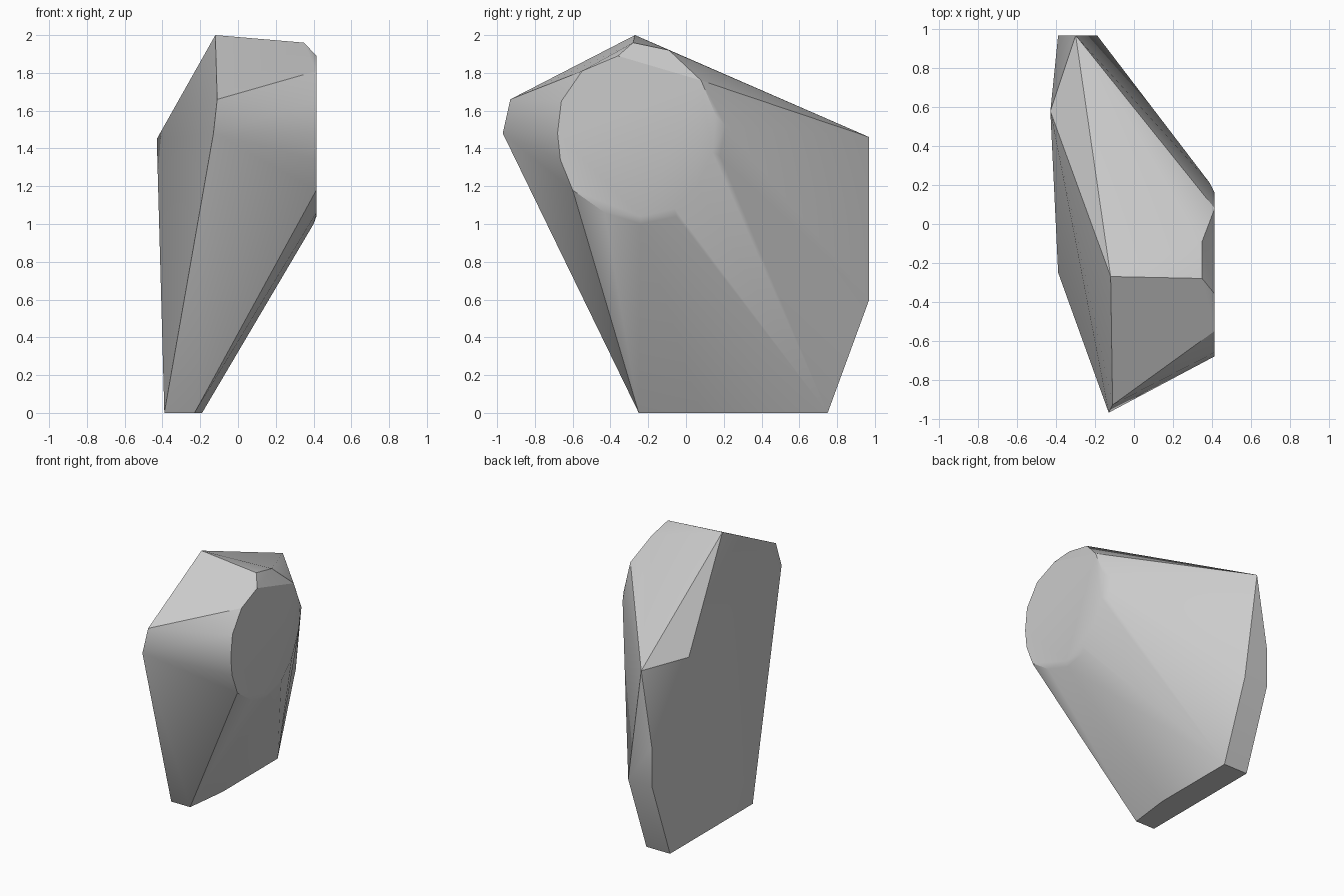
import bpy
import bmesh
from math import radians

old = bpy.data.objects.get("Cube")
if old:
    bpy.data.objects.remove(old)

# One plain grey stone colour
stone = bpy.data.materials.new("stone grey")
stone.use_nodes = True
grey = (0.6, 0.6, 0.6, 1)
stone.diffuse_color = grey
stone.node_tree.nodes["Principled BSDF"].inputs["Base Color"].default_value = grey

# Flat base and back, both cut square
base = [(-.39, -.25, 0), (-.23, -.25, 0), (-.19, .08, 0), (-.19, .75, 0), (-.39, .75, 0)]
back = [(-.19, .97, .6), (-.39, .97, .6), (-.39, .97, .9), (-.30, .97, 1.46)]

# Ridge along the flat side, from the shoulder over the peak to the nose
ridge = [(-.43, .58, 1.45), (-.12, -.27, 2), (-.11, -.93, 1.66), (-.13, -.97, 1.48)]

# Round face on the left side, as (y, z) around its rim
rim = [(-.36, 1.89), (-.55, 1.81), (-.66, 1.65), (-.68, 1.48), (-.665, 1.34),
       (-.6, 1.18), (-.43, 1.06), (-.24, 1.04), (-.06, 1.08), (.06, 1.2),
       (.14, 1.38), (.16, 1.57), (.08, 1.76)]
disc = [(.415, y, z) for y, z in rim]

# Worn edges around the round face: clipped top, rounded back and underside
worn = [(.35, -.28, 1.96), (.35, -.09, 1.92), (.39, .21, 1.52), (.39, .18, 1.36),
        (.395, .08, 1.17), (.40, -.05, 1.04), (.40, -.24, 1.0)]

# Wrap the points in a convex stone and merge the flat areas
bm = bmesh.new()
for p in base + back + ridge + disc + worn:
    bm.verts.new(p)
hull = bmesh.ops.convex_hull(bm, input=bm.verts)
loose = [v for v in bm.verts if not v.link_faces]
bmesh.ops.delete(bm, geom=loose, context='VERTS')
bmesh.ops.dissolve_limit(bm, angle_limit=radians(2), verts=bm.verts, edges=bm.edges)
bmesh.ops.recalc_face_normals(bm, faces=bm.faces)

mesh = bpy.data.meshes.new("rock")
bm.to_mesh(mesh)
bm.free()
mesh.materials.append(stone)
rock = bpy.data.objects.new("rock", mesh)
bpy.context.collection.objects.link(rock)

# Soft facets with the strong edges kept crisp
bpy.ops.object.select_all(action='DESELECT')
rock.select_set(True)
bpy.context.view_layer.objects.active = rock
bpy.ops.object.shade_smooth_by_angle(angle=radians(30))
